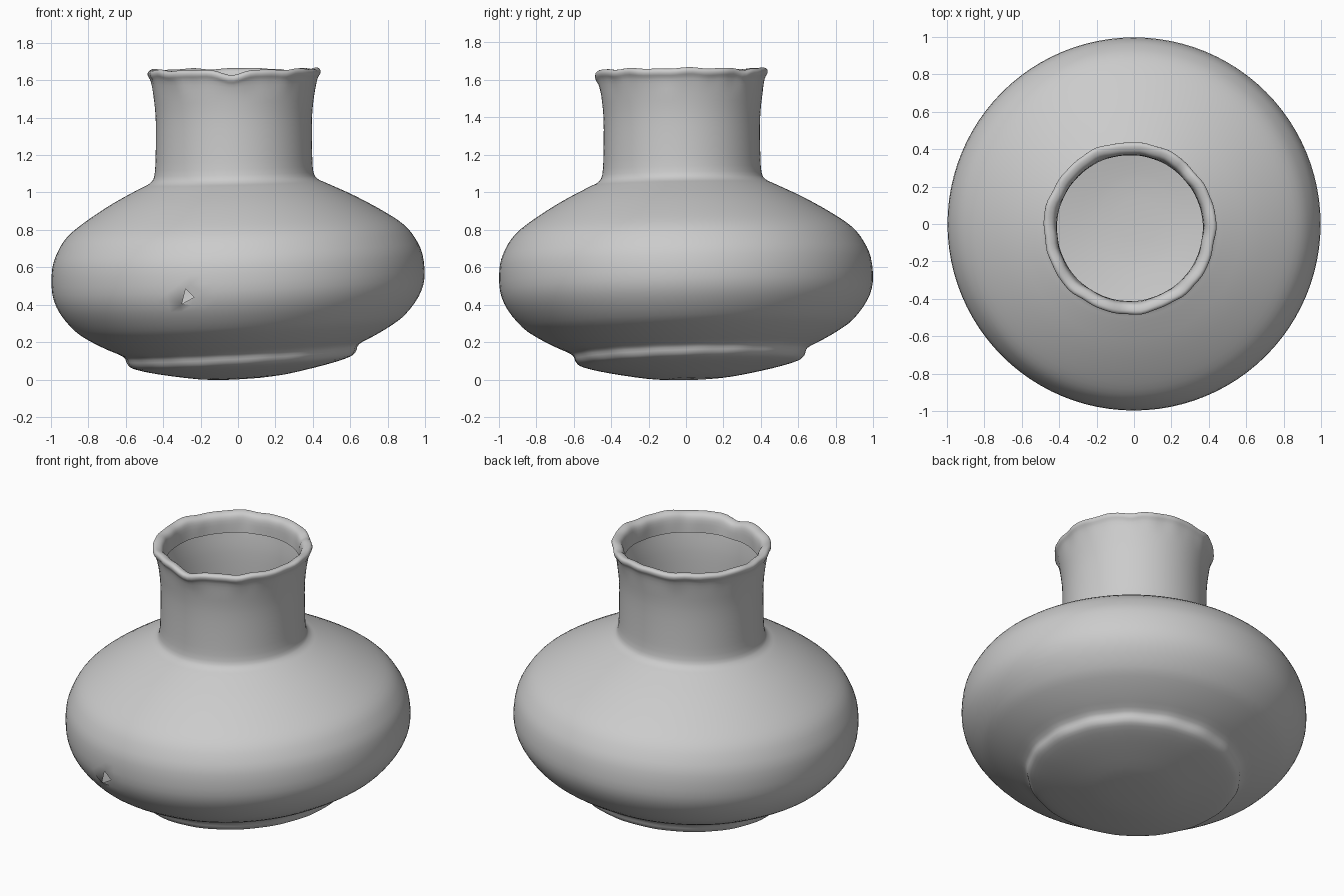
import bpy, bmesh, math
from mathutils import Vector

cube = bpy.data.objects.get("Cube")
if cube:
    bpy.data.objects.remove(cube, do_unlink=True)

SEGMENTS = 96

# Radius and height, from under the base, up the outside and over the lip
PROFILE = [(.12, .006), (.25, .018), (.45, .055), (.575, .088), (.61, .115),
           (.63, .155), (.72, .2), (.81, .25), (.885, .305), (.96, .4),
           (.995, .5), (.99, .63), (.955, .72), (.9, .795), (.8, .87),
           (.65, .96), (.5, 1.035), (.45, 1.06), (.425, 1.1), (.418, 1.22),
           (.418, 1.4), (.43, 1.52), (.444, 1.6), (.459, 1.63),
           (.458, 1.65), (.44, 1.659), (.41, 1.648), (.395, 1.615), (.39, 1.54)]


def smooth_path(points, steps=3):
    """Catmull-Rom curve through the points."""
    p = [Vector(q) for q in points]
    p = [2 * p[0] - p[1]] + p + [2 * p[-1] - p[-2]]
    path = []
    for a, b, c, d in zip(p, p[1:], p[2:], p[3:]):
        for i in range(steps):
            t = i / steps
            path.append(.5 * (2 * b + (c - a) * t + (2 * a - 5 * b + 4 * c - d) * t * t
                              + (3 * b - a - 3 * c + d) * t ** 3))
    return path + [p[-2]]


def bump(angle, centre, width):
    off = (angle - math.radians(centre) + math.pi) % math.tau - math.pi
    return math.exp(-(off / math.radians(width)) ** 2)


def hand_made(r, z, a):
    """Place a point of the pot with its lean and uneven lip and foot."""
    lip = min(max((z - 1.52) / .1, 0), 1)
    foot = math.exp(-((z - .13) / .04) ** 2) if r > .5 else 0
    wobble = math.sin(7 * a) + .7 * math.sin(13 * a + 1) + .5 * math.sin(22 * a + 2)
    r += .003 * lip * wobble + .003 * foot * math.sin(17 * a)
    drop = .025 * bump(a, 270, 9) + .02 * bump(a, 48, 6)
    h = z + lip * (.003 * math.sin(9 * a + 1) + .002 * math.sin(16 * a) - drop)
    x, y = r * math.cos(a), r * math.sin(a)
    tilt_x = max(.06 - .032 * z, .01)
    tilt_y = max(.03 - .012 * z, .008)
    lean = .045 * (.55 - z)
    return Vector((x + max(lean, -.022), y + max(lean, -.022), h + tilt_x * x + tilt_y * y))


# Pot surface, spun ring by ring
bm = bmesh.new()
rings = []
for r, z in smooth_path(PROFILE):
    rings.append([bm.verts.new(hand_made(r, z, math.tau * i / SEGMENTS))
                  for i in range(SEGMENTS)])
for low, high in zip(rings, rings[1:]):
    for i in range(SEGMENTS):
        j = (i + 1) % SEGMENTS
        bm.faces.new((low[i], low[j], high[j], high[i]))
centre = bm.verts.new((.02, .02, .004))
for i in range(SEGMENTS):
    bm.faces.new((centre, rings[0][(i + 1) % SEGMENTS], rings[0][i]))

# Small three-cornered hole in the front of the belly
corners = [Vector((-.28, .485)), Vector((-.235, .44)), Vector((-.30, .405))]
middle = sum(corners, Vector((0, 0))) / 3
front = [f for f in bm.faces if f.normal.y <= 0 and f.calc_center_median().y < -.8]
near = min(front, key=lambda f: (f.calc_center_median().xz - middle).length)
patch = set(near.verts[:])
patch = {f for v in patch for f in v.link_faces}
edge_loop = [e for e in {e for f in patch for e in f.edges}
             if sum(f in patch for f in e.link_faces) == 1]
hole_verts = []
depth = sum(v.co.y for v in near.verts) / 4
for c in corners:
    hole_verts.append(bm.verts.new((c.x, depth - .02 * (c.y - middle.y), c.y)))
bmesh.ops.delete(bm, geom=list(patch), context='FACES')
hole_edges = [bm.edges.new((hole_verts[i], hole_verts[(i + 1) % 3])) for i in range(3)]
bmesh.ops.triangle_fill(bm, edges=edge_loop + hole_edges, use_beauty=True)
bmesh.ops.delete(bm, geom=[v for v in bm.verts if not v.link_edges], context='VERTS')
for f in [f for f in bm.faces if all(v in hole_verts for v in f.verts)]:
    bm.faces.remove(f)
bmesh.ops.recalc_face_normals(bm, faces=bm.faces)

mesh = bpy.data.meshes.new("pot")
bm.to_mesh(mesh)
bm.free()
pot = bpy.data.objects.new("pot", mesh)
bpy.context.collection.objects.link(pot)

# Plain grey clay
clay = bpy.data.materials.new("grey clay")
clay.use_nodes = True
colour = (.6, .6, .6, 1)
clay.diffuse_color = colour
clay.node_tree.nodes["Principled BSDF"].inputs["Base Color"].default_value = colour
mesh.materials.append(clay)

bpy.context.view_layer.objects.active = pot
pot.select_set(True)
bpy.ops.object.shade_smooth_by_angle(angle=math.radians(50))
